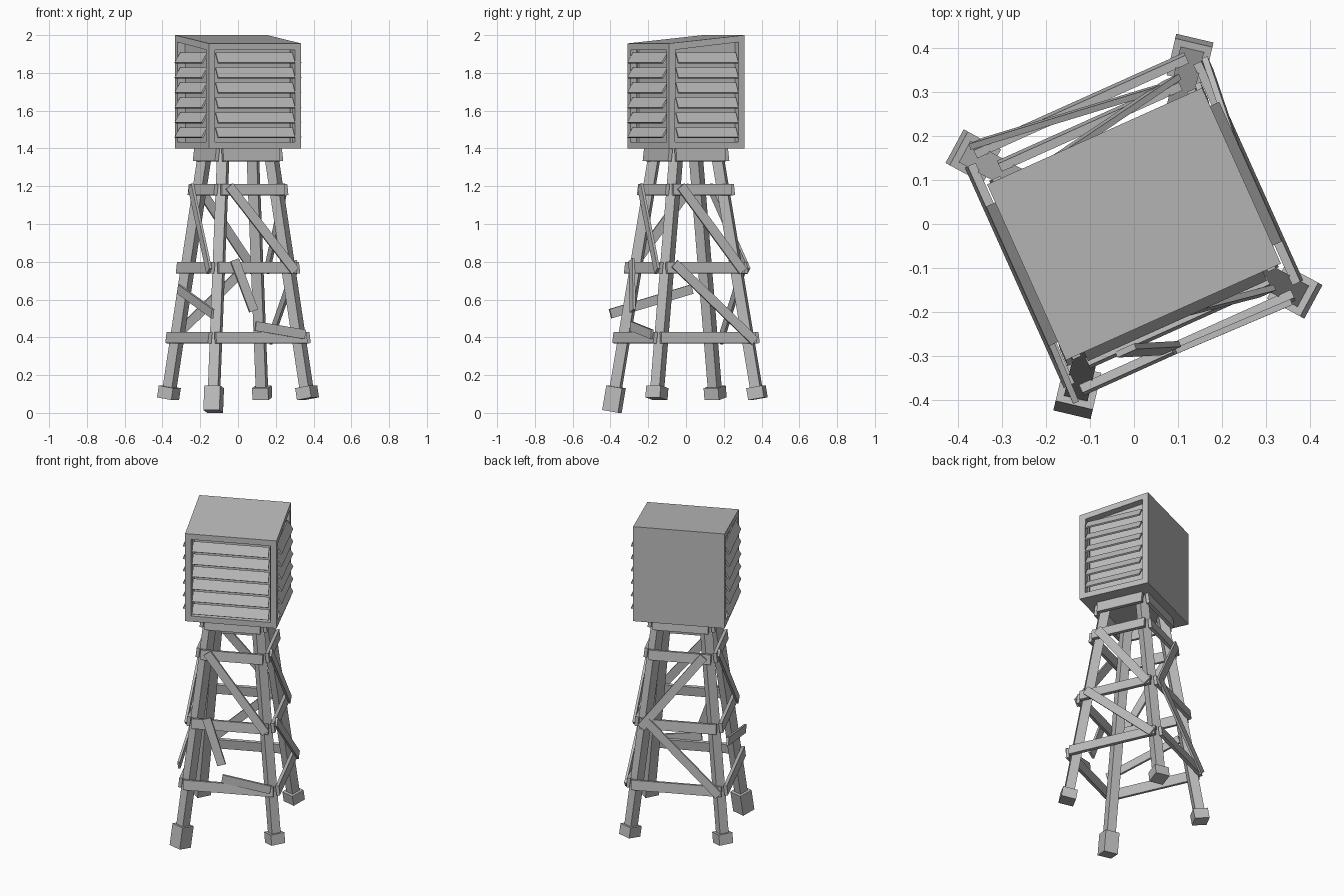
import bpy, bmesh, math
from mathutils import Vector, Matrix

cube = bpy.data.objects.get("Cube")
if cube:
    bpy.data.objects.remove(cube, do_unlink=True)

grey = bpy.data.materials.new("weathered grey")
grey.use_nodes = True
COLOUR = (0.5, 0.5, 0.5, 1)
grey.diffuse_color = COLOUR
grey.node_tree.nodes["Principled BSDF"].inputs["Base Color"].default_value = COLOUR

TURN = Matrix.Rotation(math.radians(24.2), 4, "Z")   # whole tower is turned
UP = Vector((0, 0, 1))
SIDES = {"front": Vector((0, -1, 0)), "back": Vector((0, 1, 0)),
         "left": Vector((1, 0, 0)), "right": Vector((-1, 0, 0))}


def add_object(name, bm, matrix):
    mesh = bpy.data.meshes.new(name)
    bm.to_mesh(mesh)
    bm.free()
    mesh.materials.append(grey)
    obj = bpy.data.objects.new(name, mesh)
    bpy.context.collection.objects.link(obj)
    obj.matrix_world = TURN @ matrix


def beam(name, a, b, width, thick, normal):
    """Board from a to b whose flat side faces the normal."""
    axis = (b - a).normalized()
    across = normal.cross(axis).normalized()
    facing = axis.cross(across)
    frame = Matrix((across, facing, axis)).transposed().to_4x4()
    bm = bmesh.new()
    bmesh.ops.create_cube(bm, size=1)
    bmesh.ops.scale(bm, verts=bm.verts, vec=(width, thick, (b - a).length))
    add_object(name, bm, Matrix.Translation((a + b) / 2) @ frame)


def spread(z):
    """Half distances between the splayed legs at a height."""
    t = (1.36 - z) / 1.25
    return 0.14 + 0.13 * t, 0.12 + 0.17 * t


def on_wall(side, s, z, out):
    """Point on a sloping side of the tower, s along it, out from the legs."""
    n = SIDES[side]
    half_x, half_y = spread(z)
    if n.x:
        return Vector((n.x * (half_x + out), s, z))
    return Vector((s, n.y * (half_y + out), z))


def half_along(side, z):
    return spread(z)[1 if SIDES[side].x else 0]


# Legs and feet
for sx, end in ((1, "left"), (-1, "right")):
    for sy, face in ((1, "back"), (-1, "front")):
        def leg_point(z):
            hx, hy = spread(z)
            return Vector((sx * hx, sy * hy, z))
        splay = Vector((sx * 0.13, sy * 0.17, 0)).normalized()
        beam(f"{face}_{end}_leg", leg_point(0.1), leg_point(1.41), 0.055, 0.055, splay)
        low = 0.008 if (sx, sy) == (-1, -1) else 0.075
        beam(f"{face}_{end}_foot", leg_point(low), leg_point(0.138), 0.087, 0.087, splay)

# Horizontal rails on every side
for side, n in SIDES.items():
    for label, z, height in (("top", 1.366, 0.066), ("upper", 1.182, 0.06),
                             ("middle", 0.768, 0.06), ("lower", 0.398, 0.06)):
        h = half_along(side, z) + 0.024
        beam(f"{side}_{label}_rail", on_wall(side, -h, z, 0.045),
             on_wall(side, h, z, 0.045), height, 0.02, n + UP * 0.12)


def brace(name, side, s0, z0, s1, z1):
    beam(name, on_wall(side, s0, z0, 0.06), on_wall(side, s1, z1, 0.06),
         0.05, 0.014, SIDES[side])


# Whole diagonal braces: the sign gives the side on which each starts
for side, tier, sign in (("front", "upper", -1), ("right", "upper", 1),
                         ("left", "upper", -1), ("left", "lower", -1),
                         ("back", "upper", -1), ("back", "lower", 1)):
    z0, z1 = (1.2, 0.75) if tier == "upper" else (0.79, 0.38)
    brace(f"{side}_{tier}_brace", side, sign * (half_along(side, z0) - 0.015), z0,
          -sign * (half_along(side, z1) + 0.01), z1)

# Broken and slipped braces
brace("front_hanging_brace", "front", -0.135, 0.81, -0.04, 0.54)
brace("front_fallen_brace", "front", -0.035, 0.46, 0.25, 0.415)
brace("right_slipped_brace", "right", 0.157, 0.655, -0.31, 0.525)

# Cabin with a sloping roof and recessed openings on three sides
W, D = 0.268, 0.219
bm = bmesh.new()
bmesh.ops.create_cube(bm, size=2)
for v in bm.verts:
    top = 2.0 if v.co.y > 0 else 1.956
    v.co = (v.co.x * W, v.co.y * D, top if v.co.z > 0 else 1.4)
bm.normal_update()
openings = [f for f in bm.faces if abs(f.normal.x) > 0.9 or f.normal.y < -0.9]
bmesh.ops.inset_individual(bm, faces=openings, thickness=0.05)
bmesh.ops.inset_individual(bm, faces=openings, thickness=0, depth=-0.045)
add_object("cabin", bm, Matrix.Identity(4))

# Slanted louvre slats
for side in ("front", "left", "right"):
    n = SIDES[side]
    along = UP.cross(n)
    reach, half = (W, D - 0.045) if n.x else (D, W - 0.045)
    for i in range(6):
        centre = n * (reach + 0.002) + UP * (1.483 + 0.079 * i)
        beam(f"{side}_slat_{i + 1}", centre - along * half, centre + along * half,
             0.062, 0.01, n * 0.85 + UP * 0.53)
